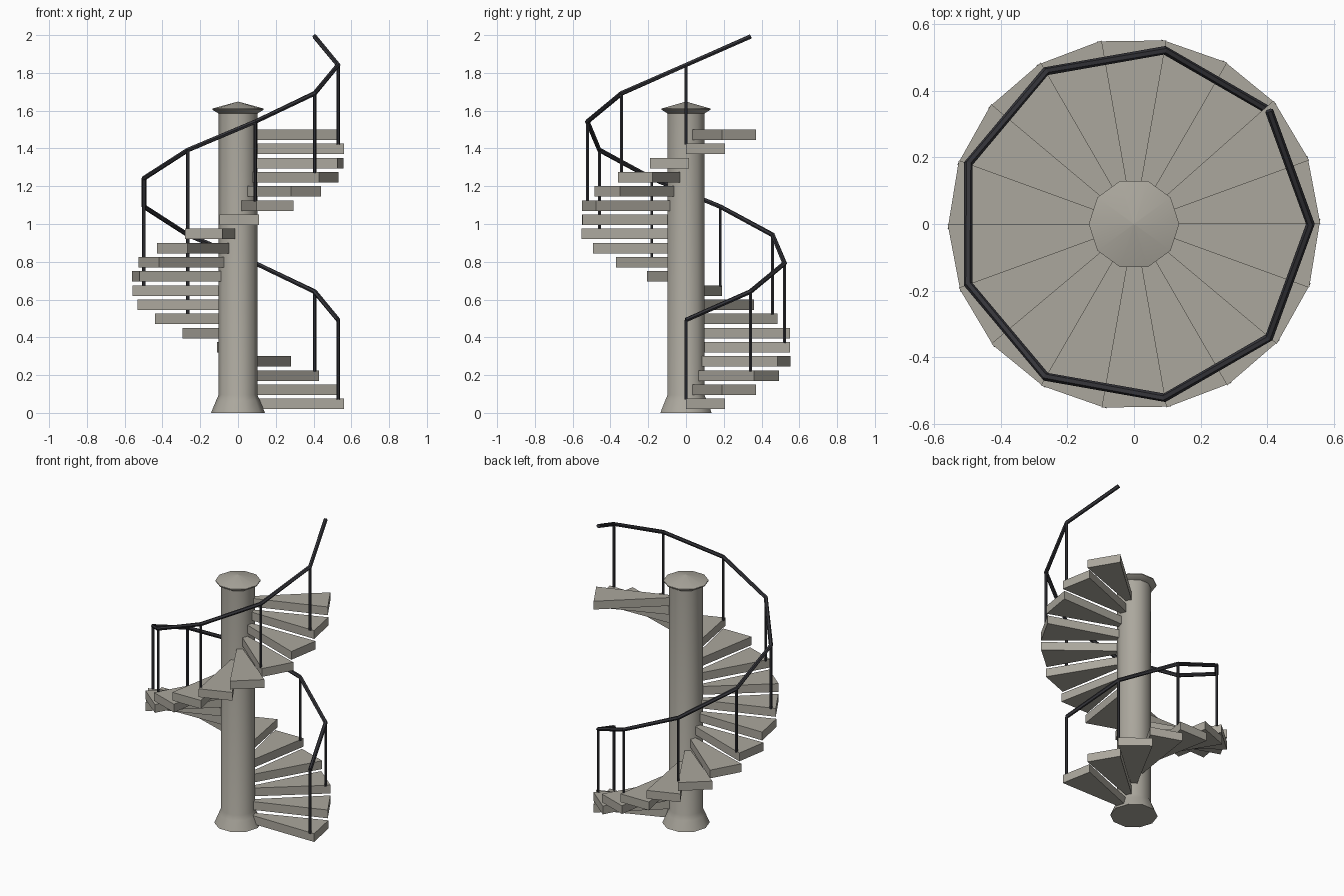
import bpy, bmesh, math
from mathutils import Vector

if "Cube" in bpy.data.objects:
    bpy.data.objects.remove(bpy.data.objects["Cube"])


def material(name, rgb):
    m = bpy.data.materials.new(name)
    m.diffuse_color = (*rgb, 1)
    m.use_nodes = True
    m.node_tree.nodes["Principled BSDF"].inputs["Base Color"].default_value = m.diffuse_color
    return m


STONE = material("warm grey stone", (0.41, 0.39, 0.34))
IRON = material("dark iron", (0.035, 0.035, 0.042))


def finish(bm, name, mat):
    bmesh.ops.recalc_face_normals(bm, faces=bm.faces)
    me = bpy.data.meshes.new(name)
    bm.to_mesh(me)
    bm.free()
    me.materials.append(mat)
    ob = bpy.data.objects.new(name, me)
    bpy.context.collection.objects.link(ob)
    return ob


def polar(r, deg, z):
    a = math.radians(deg)
    return Vector((r * math.cos(a), r * math.sin(a), z))


def skin(bm, rings):
    # joins equal-sided rings into a closed tube
    rings = [[bm.verts.new(p) for p in ring] for ring in rings]
    n = len(rings[0])
    for a, b in zip(rings, rings[1:]):
        for i in range(n):
            j = (i + 1) % n
            bm.faces.new((a[i], a[j], b[j], b[i]))
    bm.faces.new(rings[0])
    bm.faces.new(rings[-1])


def lathe(name, profile, mat, sides=10):
    bm = bmesh.new()
    skin(bm, [[polar(r, 360 * i / sides, z) for i in range(sides)] for r, z in profile])
    bmesh.ops.remove_doubles(bm, verts=bm.verts, dist=1e-5)
    ob = finish(bm, name, mat)
    bpy.context.view_layer.objects.active = ob
    ob.select_set(True)
    bpy.ops.object.shade_smooth_by_angle(angle=math.radians(40))
    ob.select_set(False)


# Central column with flared foot, and its pointed cap
lathe("central_column", [(0.143, 0), (0.116, 0.065), (0.103, 0.095), (0.103, 1.6)], STONE)
lathe("column_cap", [(0.103, 1.585), (0.136, 1.605), (0.136, 1.611), (0.001, 1.648)], STONE)

# Wedge treads, each turned 20 degrees and raised
RISE, TURN, WIDTH, THICK = 0.075, 20, 21.5, 0.055
for i in range(20):
    bm = bmesh.new()
    z, a = 0.02 + RISE * i, TURN * i
    skin(bm, [[polar(r, d, h) for r, d in
               ((0.095, a), (0.56, a), (0.56, a + WIDTH), (0.095, a + WIDTH))]
              for h in (z, z + THICK)])
    finish(bm, f"tread_{i + 1:02d}", STONE)

# Posts on every second tread
RAIL_R, RAIL_Z = 0.53, 0.492
for k in range(10):
    bm = bmesh.new()
    base = polar(RAIL_R, 40 * k, 0)
    skin(bm, [[base + polar(0.009, 60 * i, h) for i in range(6)]
              for h in (0.07 + 0.15 * k, RAIL_Z + 0.15 * k)])
    finish(bm, f"rail_post_{k + 1:02d}", IRON)

# Handrail: mitred tube through the post tops, one bay past the last post
path = [polar(RAIL_R, 40 * k, RAIL_Z + 0.15 * k) for k in range(11)]
R, SIDES = 0.0125, 6
rings = []
for k, p in enumerate(path):
    d_in = (p - path[k - 1]).normalized() if k else (path[1] - p).normalized()
    d_out = (path[k + 1] - p).normalized() if k < 10 else d_in
    t = (d_in + d_out).normalized()
    side = t.cross(Vector((0, 0, 1))).normalized()
    up = side.cross(t)
    mitre = 1 / max(0.5, t.dot(d_in))
    rings.append([p + side * R * mitre * math.cos(math.tau * i / SIDES)
                  + up * R * math.sin(math.tau * i / SIDES) for i in range(SIDES)])
bm = bmesh.new()
skin(bm, rings)
finish(bm, "handrail", IRON)
